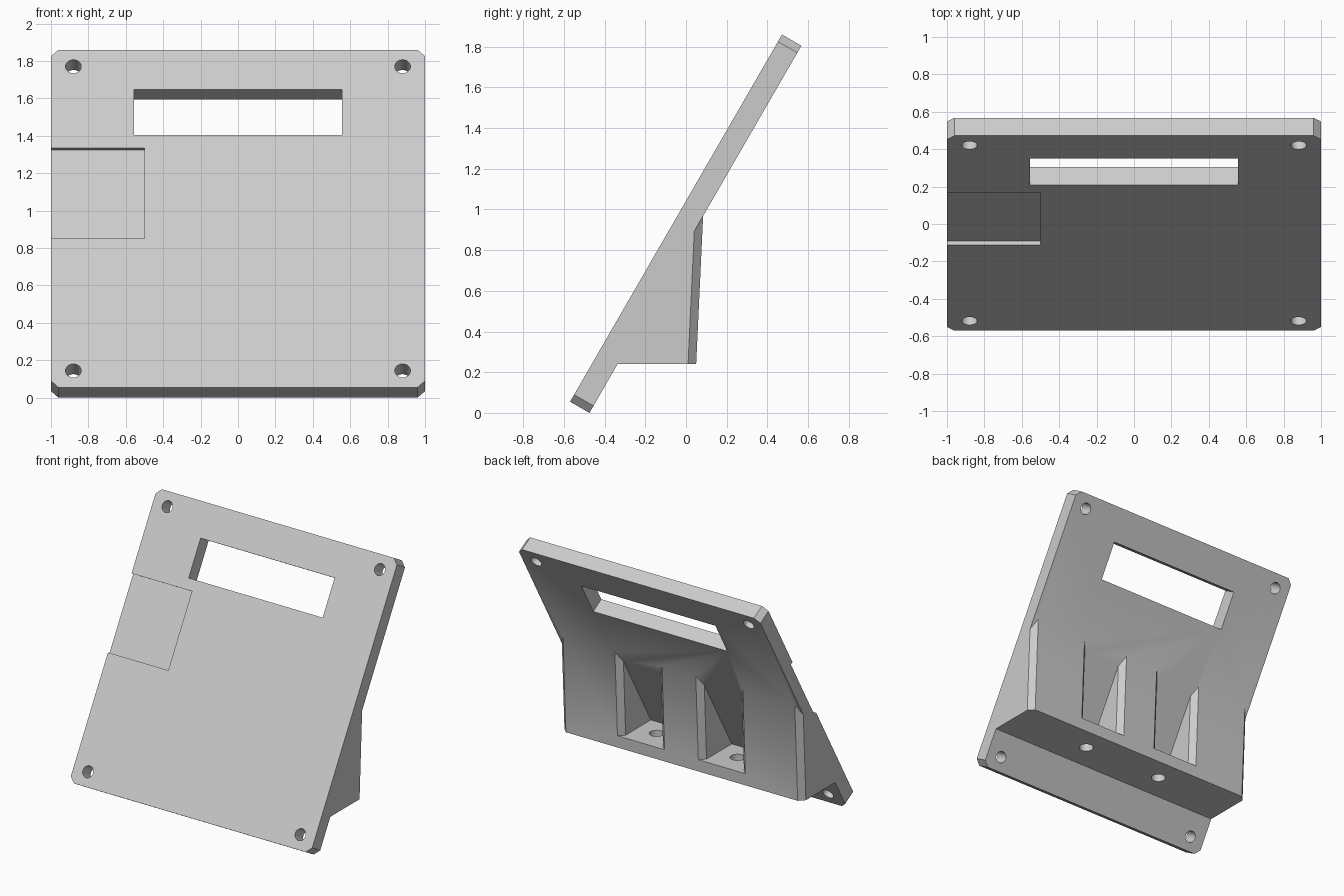
import bpy, bmesh, math
from mathutils import Matrix, Vector

cube = bpy.data.objects.get("Cube")
if cube:
    bpy.data.objects.remove(cube)

# Single light grey material
grey = bpy.data.materials.new("light_grey")
grey.use_nodes = True
colour = (0.6, 0.6, 0.6, 1)
grey.diffuse_color = colour
grey.node_tree.nodes["Principled BSDF"].inputs["Base Color"].default_value = colour

LENGTH, THICK, CHAMFER = 2.084, 0.11, 0.04
TILT = math.radians(60)
FOOT_Z, FLOOR_Z, FOOT_BACK, LEAN = 0.24, 0.33, 0.05, 0.047

# Panel frame: x across, y up along the slope, z towards the front
panel_frame = Matrix.Translation((0, -0.57, 0.055)) @ Matrix.Rotation(TILT, 4, "X")


def prism(name, bottom, top, matrix=Matrix.Identity(4)):
    """Solid between two matching loops of points."""
    bm = bmesh.new()
    low = [bm.verts.new(p) for p in bottom]
    high = [bm.verts.new(p) for p in top]
    bm.faces.new(low)
    bm.faces.new(high)
    for i in range(len(low)):
        j = (i + 1) % len(low)
        bm.faces.new((low[i], low[j], high[j], high[i]))
    bmesh.ops.recalc_face_normals(bm, faces=bm.faces)
    bm.transform(matrix)
    mesh = bpy.data.meshes.new(name)
    bm.to_mesh(mesh)
    bm.free()
    mesh.materials.append(grey)
    obj = bpy.data.objects.new(name, mesh)
    bpy.context.collection.objects.link(obj)
    return obj


def extrude(name, outline, z0, z1, matrix=Matrix.Identity(4)):
    return prism(name, [(x, y, z0) for x, y in outline],
                 [(x, y, z1) for x, y in outline], matrix)


def rect(x0, x1, y0, y1):
    return [(x0, y0), (x1, y0), (x1, y1), (x0, y1)]


def circle(x, y, r, n=32):
    return [(x + r * math.cos(math.tau * i / n), y + r * math.sin(math.tau * i / n))
            for i in range(n)]


def combine(target, other, operation):
    """Apply a boolean and discard the second solid."""
    mod = target.modifiers.new("combine", "BOOLEAN")
    mod.operation, mod.object, mod.solver = operation, other, "EXACT"
    other.hide_render = True
    bpy.context.view_layer.objects.active = target
    bpy.ops.object.modifier_apply(modifier=mod.name)
    bpy.data.objects.remove(other)


# Panel with clipped corners
c = CHAMFER
panel = extrude("tilted_panel", [
    (-1 + c, 0), (1 - c, 0), (1, c), (1, LENGTH - c),
    (1 - c, LENGTH), (-1 + c, LENGTH), (-1, LENGTH - c), (-1, c)],
    -THICK, 0, panel_frame)

# Foot wedge with chamfered rear corners
def back_y(z):
    return FOOT_BACK + LEAN * (z - FOOT_Z)

side = [(-0.40, FOOT_Z), (FOOT_BACK, FOOT_Z), (back_y(1.03), 1.03)]
foot = prism("foot", [(-1, y, z) for y, z in side], [(1, y, z) for y, z in side])
bm = bmesh.new()
bm.from_mesh(foot.data)
rear = [e for e in bm.edges
        if all(v.co.y > 0 for v in e.verts) and abs(e.verts[0].co.x - e.verts[1].co.x) < 0.01]
bmesh.ops.bevel(bm, geom=rear, offset=c, segments=1, affect="EDGES")
bm.to_mesh(foot.data)
bm.free()

# Two flared pockets in the foot, each with a screw hole in its floor
for s in (-1, 1):
    mid, half = 0.335 * s, 0.155
    plan = [(-half, -0.7), (-half, -c), (-half - 0.1, 0.1 - c),
            (half + 0.1, 0.1 - c), (half, -c), (half, -0.7)]
    loops = [[(mid + x, back_y(z) + y, z) for x, y in plan] for z in (FLOOR_Z, 1.3)]
    combine(foot, prism("pocket_cutter", *loops), "DIFFERENCE")
    combine(foot, extrude("floor_hole_cutter", circle(mid, -0.13, 0.05), 0.1, 0.4), "DIFFERENCE")

combine(panel, foot, "UNION")

# Window slot through the panel
combine(panel, extrude("window_cutter", rect(-0.555, 0.555, 1.558, 1.84),
                       -0.3, 0.1, panel_frame), "DIFFERENCE")

# Shallow recess on the front, open at the edge
combine(panel, extrude("recess_cutter", rect(-1.1, -0.5, 0.918, 1.478),
                       -0.022, 0.1, panel_frame), "DIFFERENCE")

# Corner screw holes
for x in (-0.88, 0.88):
    for y in (0.103, LENGTH - 0.103):
        combine(panel, extrude("corner_hole_cutter", circle(x, y, 0.042),
                               -0.2, 0.1, panel_frame), "DIFFERENCE")

bpy.ops.object.select_all(action="DESELECT")
panel.select_set(True)
bpy.context.view_layer.objects.active = panel
bpy.ops.object.shade_smooth_by_angle(angle=math.radians(30))
